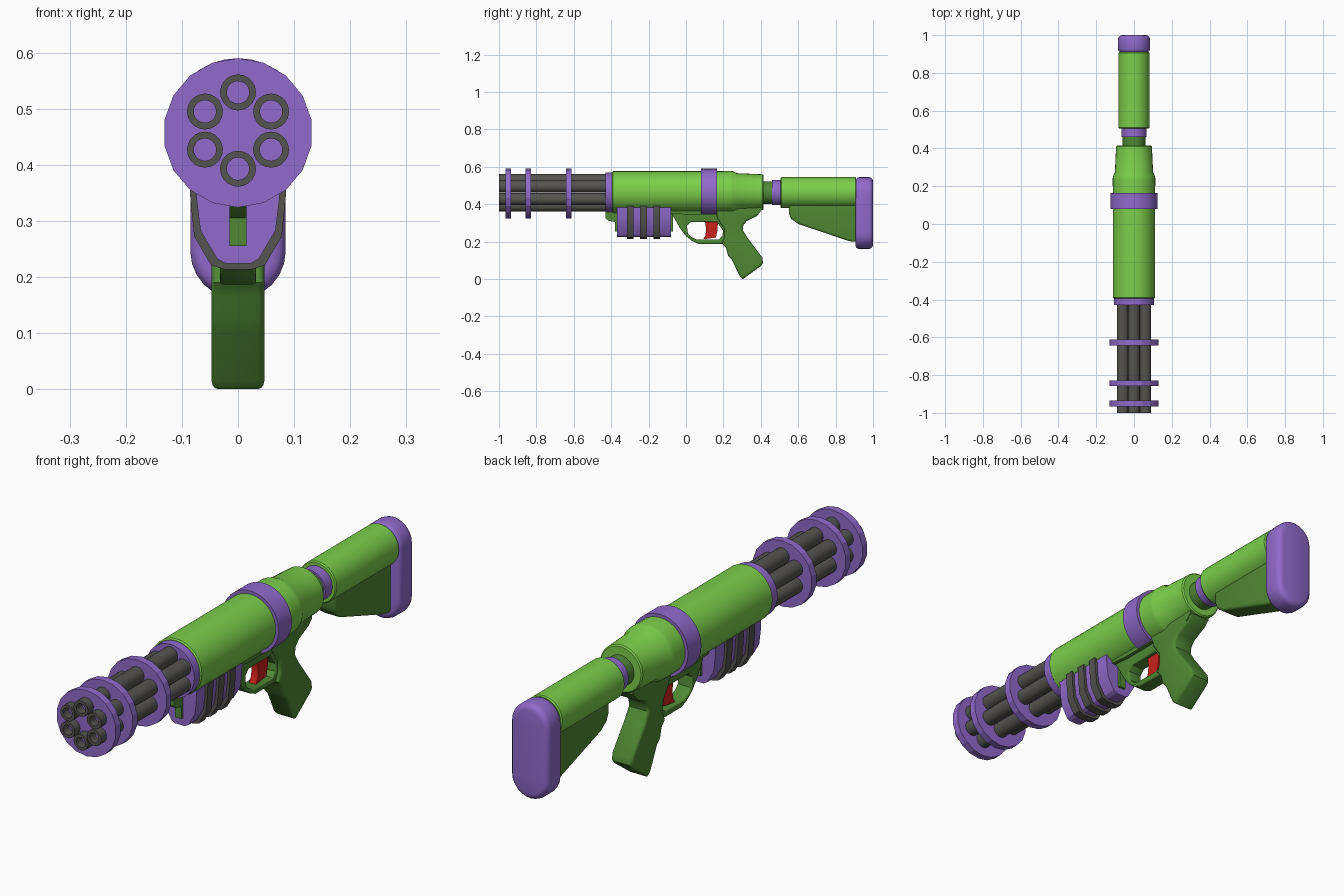
import bpy, bmesh, math
from mathutils import Matrix

if "Cube" in bpy.data.objects:
    bpy.data.objects.remove(bpy.data.objects["Cube"])


def material(name, rgb):
    m = bpy.data.materials.new(name)
    m.diffuse_color = (*rgb, 1)
    m.use_nodes = True
    m.node_tree.nodes["Principled BSDF"].inputs["Base Color"].default_value = m.diffuse_color
    return m


LIME = material("lime", (0.20, 0.62, 0.07))
GREEN = material("dark_green", (0.08, 0.25, 0.035))
PURPLE = material("purple", (0.28, 0.145, 0.60))
GREY = material("dark_grey", (0.09, 0.088, 0.08))
BLACK = material("bore_grey", (0.045, 0.045, 0.045))
RED = material("red", (0.60, 0.015, 0.01))


def finish(name, mesh, mat, angle):
    mesh.materials.clear()
    mesh.materials.append(mat)
    ob = bpy.data.objects.new(name, mesh)
    bpy.context.collection.objects.link(ob)
    bpy.ops.object.select_all(action='DESELECT')
    ob.select_set(True)
    bpy.context.view_layer.objects.active = ob
    if angle:
        bpy.ops.object.shade_smooth_by_angle(angle=math.radians(angle))
    return ob


def lathe(name, profile, z, mat, x=0, sides=32, angle=35):
    """Closed solid turned around the y axis from (y, radius) pairs."""
    bm = bmesh.new()
    rings = []
    for y, r in profile:
        rings.append([bm.verts.new((x + r * math.sin(2 * math.pi * i / sides), y,
                                    z + r * math.cos(2 * math.pi * i / sides)))
                      for i in range(sides)])
    for a, b in zip(rings, rings[1:]):
        for i in range(sides):
            j = (i + 1) % sides
            bm.faces.new((a[i], a[j], b[j], b[i]))
    bm.faces.new(rings[0])
    bm.faces.new(rings[-1])
    bmesh.ops.recalc_face_normals(bm, faces=bm.faces)
    mesh = bpy.data.meshes.new(name)
    bm.to_mesh(mesh)
    bm.free()
    return finish(name, mesh, mat, angle)


def plate(name, loops, half, mat, bevel=0.0, along='x', centre=0.0, angle=35):
    """Extruded outline (extra loops are holes): (y, z) along x or (x, z) along y."""
    cu = bpy.data.curves.new(name, 'CURVE')
    cu.dimensions = '2D'
    cu.fill_mode = 'BOTH'
    cu.extrude = half - bevel
    cu.bevel_depth = bevel
    cu.bevel_resolution = 2
    cu.offset = -bevel
    for loop in loops:
        sp = cu.splines.new('POLY')
        sp.points.add(len(loop) - 1)
        for p, (u, v) in zip(sp.points, loop):
            p.co = (u, v, 0, 1)
        sp.use_cyclic_u = True
    tmp = bpy.data.objects.new(name + "_outline", cu)
    bpy.context.collection.objects.link(tmp)
    dg = bpy.context.evaluated_depsgraph_get()
    mesh = bpy.data.meshes.new_from_object(tmp.evaluated_get(dg))
    bpy.data.objects.remove(tmp)
    if along == 'x':
        rot = Matrix(((0, 0, 1, centre), (1, 0, 0, 0), (0, 1, 0, 0), (0, 0, 0, 1)))
    else:
        rot = Matrix(((1, 0, 0, 0), (0, 0, -1, centre), (0, 1, 0, 0), (0, 0, 0, 1)))
    mesh.transform(rot)
    bm = bmesh.new()
    bm.from_mesh(mesh)
    bmesh.ops.remove_doubles(bm, verts=bm.verts, dist=1e-5)
    bmesh.ops.recalc_face_normals(bm, faces=bm.faces)
    bm.to_mesh(mesh)
    bm.free()
    mesh.name = name
    return finish(name, mesh, mat, angle)


# Rotary barrels with recessed bores
for k in range(6):
    a = k * math.pi / 3
    bx, bz = 0.068 * math.sin(a), 0.461 + 0.068 * math.cos(a)
    lathe(f"barrel_{k}", [(-0.40, 0.032), (-1.0, 0.032), (-1.0, 0.02), (-0.93, 0.02)],
          bz, GREY, bx, 20)
    lathe(f"bore_{k}", [(-0.94, 0.0199), (-0.925, 0.0199)], bz, BLACK, bx, 20)

# Barrel clamp discs and collar
for k, y in enumerate((-0.95, -0.843, -0.627)):
    lathe(f"barrel_disc_{k}", [(y - 0.015, 0.133), (y + 0.015, 0.133)],
          0.457, PURPLE, sides=18, angle=0)
lathe("barrel_collar", [(-0.43, 0.107), (-0.38, 0.107)], 0.463, PURPLE)

# Main body, body band, neck and stock tube
lathe("body", [(-0.395, 0.107), (-0.39, 0.112), (0.165, 0.112), (0.235, 0.113), (0.25, 0.112),
               (0.275, 0.101), (0.41, 0.095), (0.415, 0.09)], 0.465, LIME)
lathe("body_band", [(0.08, 0.125), (0.165, 0.125)], 0.465, PURPLE)
lathe("neck", [(0.40, 0.06), (0.52, 0.06)], 0.461, GREEN)
lathe("neck_ring", [(0.46, 0.067), (0.508, 0.067)], 0.462, PURPLE)
lathe("stock_tube", [(0.505, 0.079), (0.51, 0.083), (0.905, 0.083), (0.91, 0.079)], 0.462, LIME)

# Stock web and rounded butt pad
plate("stock_web", [[(0.55, 0.42), (0.55, 0.35), (0.562, 0.322), (0.60, 0.295), (0.86, 0.207),
                     (0.89, 0.2), (0.92, 0.2), (0.92, 0.42)]], 0.045, GREEN, 0.012)
pad = []
for cz, start in ((0.46, 0), (0.246, math.pi)):
    pad += [(0.085 * math.cos(start + math.pi * i / 12), cz + 0.085 * math.sin(start + math.pi * i / 12))
            for i in range(13)]
plate("butt_pad", [pad], 0.0475, PURPLE, 0.022, 'y', 0.9525)

# Ribbed fore grip
half_u = [(0.076, 0.39), (0.074, 0.34), (0.067, 0.283), (0.037, 0.232), (0.018, 0.224)]


def u_shape(grow):
    right = [(x + (grow if x > 0.03 else 0.004), z - (grow if z < 0.3 else 0)) for x, z in half_u]
    return right + [(-x, z) for x, z in reversed(right)]


plate("fore_grip", [u_shape(0)], 0.145, PURPLE, 0, 'y', -0.225, 25)
for k, y in enumerate((-0.298, -0.227, -0.156)):
    plate(f"fore_grip_rib_{k}", [u_shape(0.011)], 0.018, GREY, 0, 'y', y, 25)
plate("fore_rail", [[(-0.43, 0.37), (-0.43, 0.325), (-0.415, 0.312), (-0.38, 0.305), (-0.38, 0.255),
                     (-0.07, 0.255), (-0.07, 0.37)]], 0.015, GREEN)

# Trigger guard frame with an opening
plate("trigger_frame",
      [[(-0.09, 0.39), (-0.08, 0.355), (-0.032, 0.272), (0.0, 0.23), (0.032, 0.204), (0.07, 0.187),
        (0.20, 0.187), (0.27, 0.25), (0.30, 0.39)],
       [(0.005, 0.285), (0.01, 0.243), (0.025, 0.227), (0.055, 0.212), (0.175, 0.212),
        (0.195, 0.23), (0.198, 0.26), (0.165, 0.305), (0.025, 0.305)]], 0.032, GREEN, 0.006)
plate("frame_strip", [[(-0.08, 0.40), (-0.08, 0.352), (0.0, 0.345), (0.38, 0.345), (0.405, 0.37),
                       (0.405, 0.40)]], 0.047, GREEN)

# Pistol grip and trigger
plate("pistol_grip",
      [[(0.15, 0.39), (0.17, 0.32), (0.205, 0.27), (0.205, 0.22), (0.193, 0.19), (0.215, 0.165),
        (0.225, 0.125), (0.245, 0.105), (0.288, 0.014), (0.305, 0.0), (0.40, 0.07), (0.412, 0.085),
        (0.408, 0.115), (0.328, 0.222), (0.303, 0.262), (0.307, 0.29), (0.325, 0.31),
        (0.38, 0.338), (0.405, 0.37), (0.405, 0.39)]], 0.047, GREEN, 0.012)
plate("trigger", [[(0.10, 0.32), (0.107, 0.27), (0.105, 0.235), (0.092, 0.213), (0.16, 0.222),
                   (0.168, 0.26), (0.172, 0.32)]], 0.015, RED)
